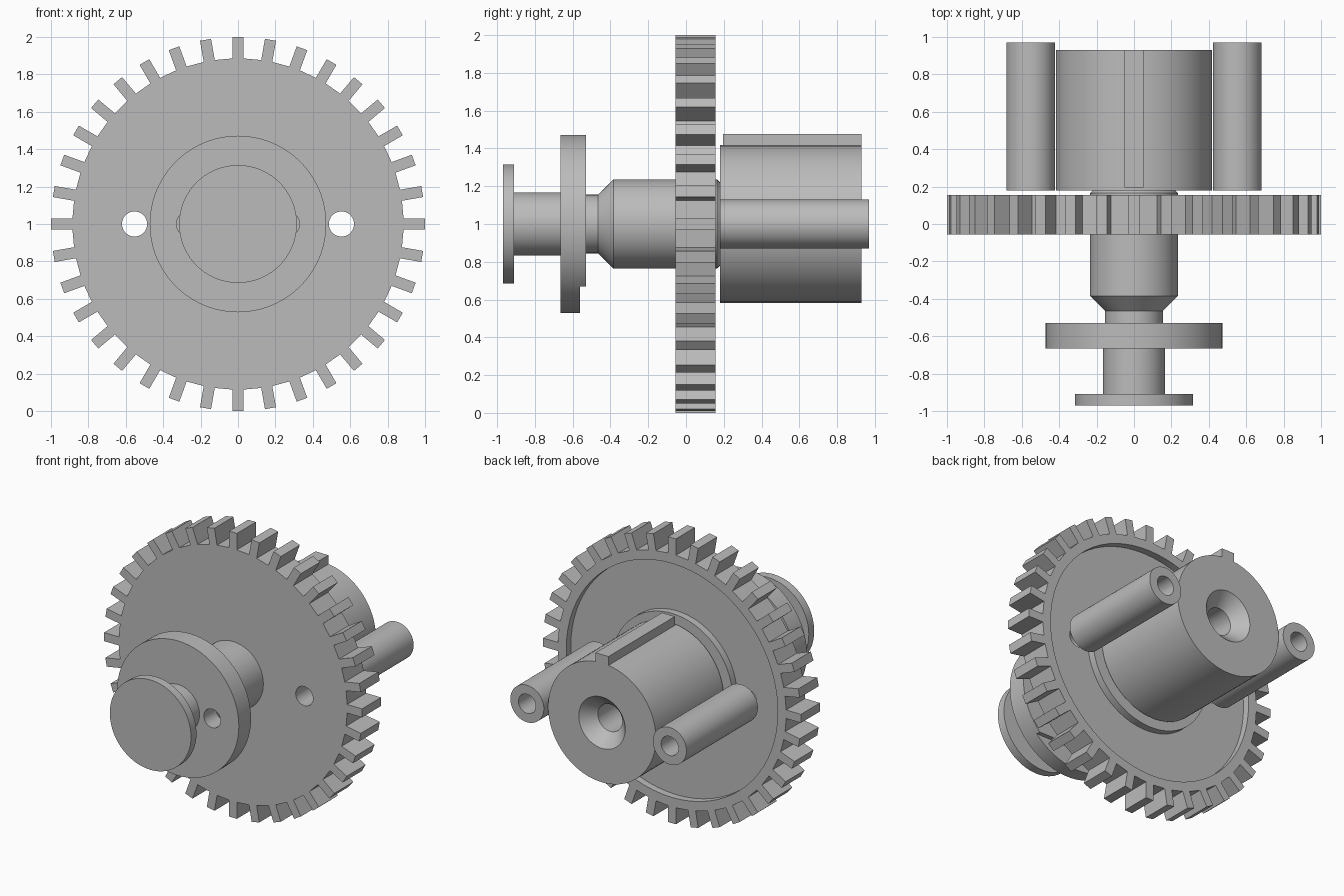
import bpy, bmesh
from math import sin, cos, pi, radians
from mathutils import Vector, Matrix

cube = bpy.data.objects.get("Cube")
if cube:
    bpy.data.objects.remove(cube)

GREY = (0.5, 0.5, 0.5, 1)
mat = bpy.data.materials.new("plain grey")
mat.use_nodes = True
mat.diffuse_color = GREY
mat.node_tree.nodes["Principled BSDF"].inputs["Base Color"].default_value = GREY

AXIS_Z = 1.0
PIN_X = 0.553
HOLE_R = 0.067


def finish(bm, name, smooth=True):
    bmesh.ops.recalc_face_normals(bm, faces=bm.faces)
    mesh = bpy.data.meshes.new(name)
    bm.to_mesh(mesh)
    bm.free()
    mesh.materials.append(mat)
    obj = bpy.data.objects.new(name, mesh)
    bpy.context.collection.objects.link(obj)
    if smooth:
        shade(obj)
    return obj


def activate(obj):
    bpy.ops.object.select_all(action='DESELECT')
    obj.select_set(True)
    bpy.context.view_layer.objects.active = obj


def shade(obj):
    activate(obj)
    bpy.ops.object.shade_smooth_by_angle(angle=radians(25))


def lathe(name, profile, cx=0.0, closed=False, steps=72):
    """Spin (y, radius) points about a front-to-back axis."""
    bm = bmesh.new()
    rings = []
    for y, r in profile:
        if r == 0:
            rings.append([bm.verts.new((cx, y, AXIS_Z))] * steps)
        else:
            rings.append([bm.verts.new((cx + r * cos(2 * pi * i / steps), y,
                                        AXIS_Z + r * sin(2 * pi * i / steps)))
                          for i in range(steps)])
    pairs = list(zip(rings, rings[1:]))
    if closed:
        pairs.append((rings[-1], rings[0]))
    for a, b in pairs:
        for i in range(steps):
            j = (i + 1) % steps
            bm.faces.new(list(dict.fromkeys((a[i], a[j], b[j], b[i]))))
    return finish(bm, name)


def rod(name, y0, y1, r, cx=0.0):
    return lathe(name, [(y0, 0), (y0, r), (y1, r), (y1, 0)], cx)


def tube(name, y0, y1, r_in, r_out, cx=0.0):
    return lathe(name, [(y0, r_in), (y0, r_out), (y1, r_out), (y1, r_in)], cx, True)


def box(name, low, high):
    low, high = Vector(low), Vector(high)
    bm = bmesh.new()
    bmesh.ops.create_cube(bm, size=1, matrix=Matrix.Translation((low + high) / 2)
                          @ Matrix.Diagonal((*(high - low), 1)))
    return finish(bm, name, False)


def cut(obj, cutters):
    for cutter in cutters:
        cutter.hide_render = True
        mod = obj.modifiers.new("cut", 'BOOLEAN')
        mod.operation = 'DIFFERENCE'
        mod.solver = 'EXACT'
        mod.object = cutter
        activate(obj)
        bpy.ops.object.modifier_apply(modifier=mod.name)
        bpy.data.objects.remove(cutter)
    shade(obj)


# Toothed wheel with straight-sided teeth
TEETH, ROOT, TIP, HALF = 36, 0.885, 1.0, 0.03
FRONT, BACK = -0.055, 0.155
bm = bmesh.new()
outline = []
for t in range(TEETH):
    a = 2 * pi * t / TEETH
    for r, w in ((ROOT, -HALF), (TIP, -HALF), (TIP, HALF), (ROOT, HALF)):
        outline.append(bm.verts.new((r * cos(a) - w * sin(a), FRONT,
                                     AXIS_Z + r * sin(a) + w * cos(a))))
face = bm.faces.new(outline)
extruded = bmesh.ops.extrude_face_region(bm, geom=[face], use_keep_orig=True)
bmesh.ops.translate(bm, vec=(0, BACK - FRONT, 0),
                    verts=[v for v in extruded["geom"] if isinstance(v, bmesh.types.BMVert)])
gear = finish(bm, "gear_wheel", False)

# Ring-shaped recess in the back and two through holes
cut(gear, [tube("recess_cutter", BACK - 0.05, BACK + 0.1, 0.47, 0.82)]
    + [rod("hole_cutter", -0.3, 0.4, HOLE_R, s * PIN_X) for s in (-1, 1)])

# Front shaft with end cap and cone
rod("end_cap", -0.97, -0.91, 0.315)
rod("front_shaft", -0.91, -0.665, 0.167)
lathe("hub_shaft", [(-0.53, 0), (-0.53, 0.155), (-0.465, 0.155), (-0.385, 0.235),
                    (0.165, 0.235), (0.18, 0.22), (0.18, 0)])

# Flange with two holes and a flat cut low on its back
flange = rod("flange", -0.665, -0.53, 0.472)
cut(flange, [box("flat_cutter", (-0.6, -0.56, 0.4), (0.6, -0.4, 0.67))]
    + [rod("hole_cutter", -0.75, -0.4, 0.065, s * 0.265) for s in (-1, 1)])

# Rear drum with countersunk bore
lathe("rear_drum", [(0.18, 0), (0.18, 0.418), (0.93, 0.418), (0.93, 0.18),
                    (0.84, 0.095), (0.3, 0.095), (0.3, 0)])
box("drum_key", (-0.05, 0.195, 1.38), (0.05, 0.93, 1.477))

# Hollow side pins
for side, s in (("right", -1), ("left", 1)):
    tube(side + "_pin", 0.18, 0.97, HOLE_R, 0.13, s * PIN_X)
